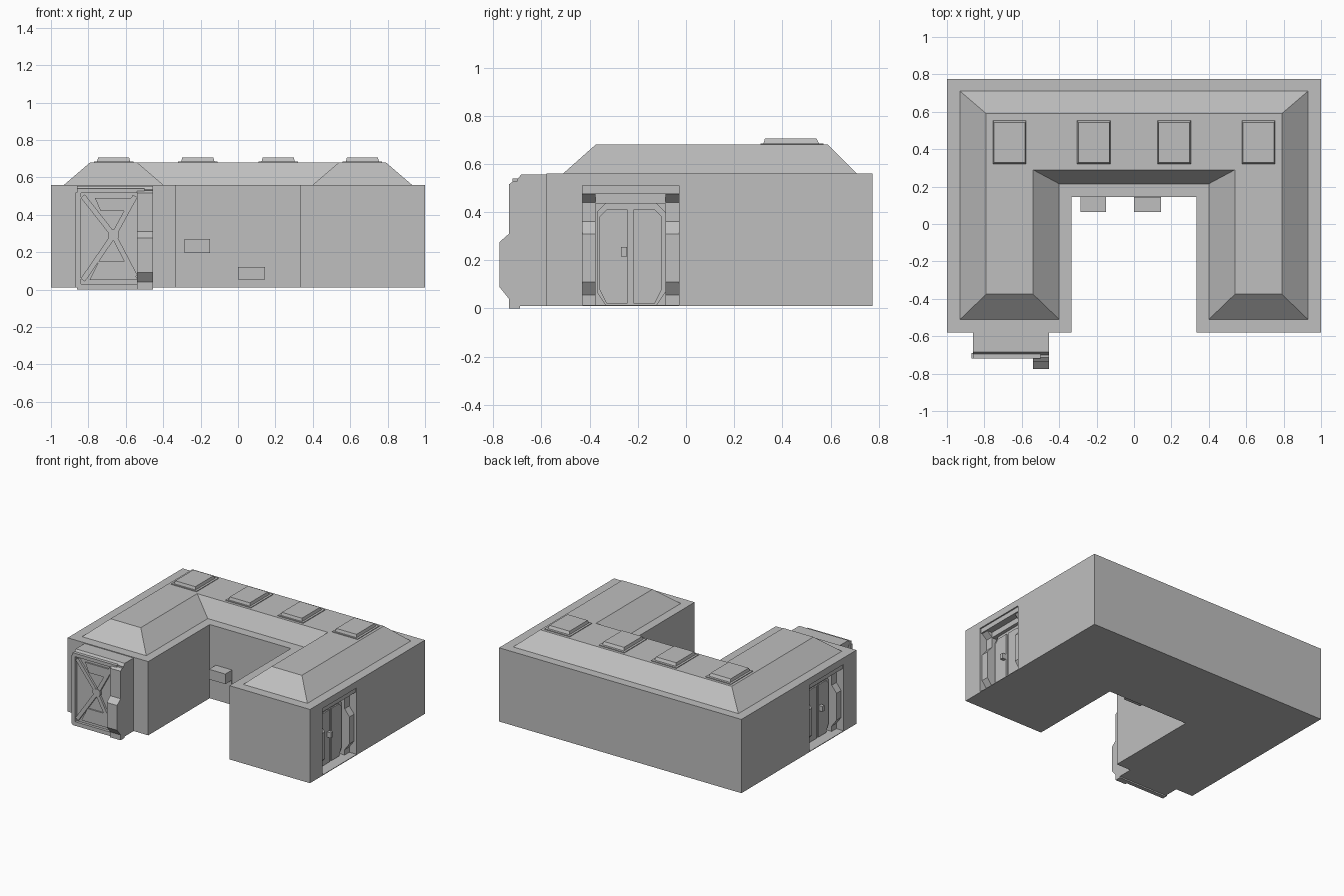
import bpy, bmesh
from mathutils import Vector

cube = bpy.data.objects.get("Cube")
if cube:
    bpy.data.objects.remove(cube, do_unlink=True)

grey = bpy.data.materials.new("concrete grey")
grey.use_nodes = True
grey.diffuse_color = (0.52, 0.52, 0.52, 1)
grey.node_tree.nodes["Principled BSDF"].inputs["Base Color"].default_value = (0.52, 0.52, 0.52, 1)

PLACE = {"X": lambda u, v, t: (t, u, v),
         "Y": lambda u, v, t: (u, t, v),
         "Z": lambda u, v, t: (u, v, t)}


def prism(name, pts, axis, a, b, end=None):
    """Sweep a 2D outline along an axis, optionally lofting to another outline."""
    bm = bmesh.new()
    put = PLACE[axis]
    lo = [bm.verts.new(put(u, v, a)) for u, v in pts]
    hi = [bm.verts.new(put(u, v, b)) for u, v in (end or pts)]
    bm.faces.new(lo)
    bm.faces.new(hi)
    n = len(pts)
    for i in range(n):
        j = (i + 1) % n
        bm.faces.new((lo[i], lo[j], hi[j], hi[i]))
    bmesh.ops.recalc_face_normals(bm, faces=bm.faces)
    mesh = bpy.data.meshes.new(name)
    bm.to_mesh(mesh)
    bm.free()
    mesh.materials.append(grey)
    ob = bpy.data.objects.new(name, mesh)
    bpy.context.collection.objects.link(ob)
    return ob


def rect(u0, u1, v0, v1):
    return [(u0, v0), (u1, v0), (u1, v1), (u0, v1)]


def box(name, x0, x1, y0, y1, z0, z1):
    return prism(name, rect(x0, x1, y0, y1), "Z", z0, z1)


def u_plan(side, inner, back, front, court):
    """U-shaped plan, open towards the front."""
    right = [(inner, court), (inner, front), (side, front), (side, back)]
    return right + [(-x, y) for x, y in reversed(right)]


def chamfered(u0, u1, v0, v1, c):
    return [(u0 + c, v0), (u1 - c, v0), (u1, v0 + 1.5 * c), (u1, v1 - c),
            (u1 - c, v1), (u0 + c, v1), (u0, v1 - c), (u0, v0 + 1.5 * c)]


# Walls, with a doorway niche cut in each outer side
BASE, EAVE, RIDGE = 0.01, 0.56, 0.68
DOOR_L, DOOR_R, DEPTH = -0.43, -0.03, 0.1
walls = prism("walls", u_plan(1, 0.335, 0.775, -0.58, 0.145), "Z", BASE, EAVE)
for s in (1, -1):
    xs = sorted((s * (1 - DEPTH), s * 1.1))
    cutter = box("niche_cutter", *xs, DOOR_L, DOOR_R, 0.015, 0.51)
    cutter.hide_render = True
    mod = walls.modifiers.new("niche", "BOOLEAN")
    mod.operation, mod.solver, mod.object = "DIFFERENCE", "EXACT", cutter
    bpy.context.view_layer.objects.active = walls
    bpy.ops.object.modifier_apply(modifier=mod.name)
    bpy.data.objects.remove(cutter, do_unlink=True)

# Hipped roof with a flat top
prism("roof", u_plan(0.93, 0.40, 0.71, -0.51, 0.215), "Z", EAVE, RIDGE,
      u_plan(0.79, 0.54, 0.59, -0.375, 0.29))

# Skylights
for i, x in enumerate((-0.665, -0.215, 0.215, 0.665)):
    box(f"skylight_base_{i}", x - 0.105, x + 0.105, 0.31, 0.57, RIDGE, RIDGE + 0.005)
    prism(f"skylight_{i}", rect(x - 0.09, x + 0.09, 0.32, 0.555), "Z", RIDGE, RIDGE + 0.026,
          rect(x - 0.083, x + 0.083, 0.328, 0.542))

# Side doors: stepped posts, header, door leaves and handle
post = [(0.1, 0.015), (0.06, 0.015), (0.06, 0.055), (0.02, 0.11), (0.02, 0.31), (0.06, 0.36),
        (0.06, 0.44), (0.02, 0.475), (0.02, 0.51), (0.1, 0.51)]
mid = (DOOR_L + DOOR_R) / 2
for s, side in ((1, "left"), (-1, "right")):
    def at(d):
        return s * (1 - d)

    profile = [(at(d), z) for d, z in post]
    for k, y in enumerate((DOOR_L, DOOR_R - 0.055)):
        prism(f"{side}_door_post_{k}", profile, "Y", y, y + 0.055)
    box(f"{side}_door_header", *sorted((at(0.1), at(0.01))), DOOR_L, DOOR_R, 0.475, 0.51)
    box(f"{side}_door_lintel", *sorted((at(0.1), at(0.06))), DOOR_L, DOOR_R, 0.435, 0.475)
    prism(f"{side}_door_surround", chamfered(-0.37, -0.085, 0.015, 0.435, 0.035), "X", at(0.1), at(0.085))
    for e in (-1, 1):
        leaf = [(mid + e * u, v) for u, v in
                ((0.012, 0.02), (0.10, 0.02), (0.13, 0.08), (0.13, 0.38), (0.10, 0.41), (0.012, 0.41))]
        prism(f"{side}_door_leaf_{e}", leaf, "X", at(0.085), at(0.075))
    box(f"{side}_door_handle", *sorted((at(0.08), at(0.045))), -0.27, -0.245, 0.215, 0.255)

# Gate porch on the front of one wing
GL, GR = -0.86, -0.455
prism("porch", [(-0.57, 0.01), (-0.57, 0.555), (-0.685, 0.555), (-0.70, 0.535), (-0.70, 0.01)],
      "X", GL, GR)
prism("porch_post", [(-0.69, 0), (-0.69, 0.53), (-0.715, 0.53), (-0.735, 0.515), (-0.735, 0.31),
                     (-0.775, 0.275), (-0.775, 0.09), (-0.735, 0.04), (-0.735, 0)], "X", -0.54, GR)
box("gate_left_rail", GL - 0.01, GL + 0.02, -0.72, -0.69, 0.01, 0.52)
box("gate_top_rail", GL, -0.50, -0.72, -0.69, 0.515, 0.54)
box("gate_bottom_rail", GL, -0.54, -0.72, -0.69, 0, 0.03)

# Gate cross braces and panels
hub = Vector((-0.665, 0.29))
for i, corner in enumerate(((-0.83, 0.50), (-0.55, 0.50), (-0.83, 0.05), (-0.55, 0.07))):
    tip = Vector(corner)
    n = (tip - hub).normalized().orthogonal() * 0.014
    prism(f"gate_brace_{i}", [hub + n, tip + n, tip - n, hub - n], "Y", -0.716, -0.69)
prism("gate_hub", chamfered(-0.695, -0.635, 0.26, 0.32, 0.015), "Y", -0.72, -0.69)
for k, (z0, z1, a, b) in enumerate(((0.42, 0.49, 0.07, 0.10), (0.15, 0.05, 0.08, 0.13))):
    prism(f"gate_panel_{k}", [(hub.x - a, z0), (hub.x + a, z0), (hub.x + b, z1), (hub.x - b, z1)],
          "Y", -0.71, -0.69)

# Courtyard wall boxes and their back plates
for i, (x0, x1, z0, z1) in enumerate(((-0.285, -0.15, 0.195, 0.27), (0, 0.145, 0.055, 0.12))):
    box(f"courtyard_box_{i}", x0, x1, 0.065, 0.15, z0, z1)
    box(f"courtyard_plate_{i}", x0, x1, 0.139, 0.15, 0.055, 0.27)
